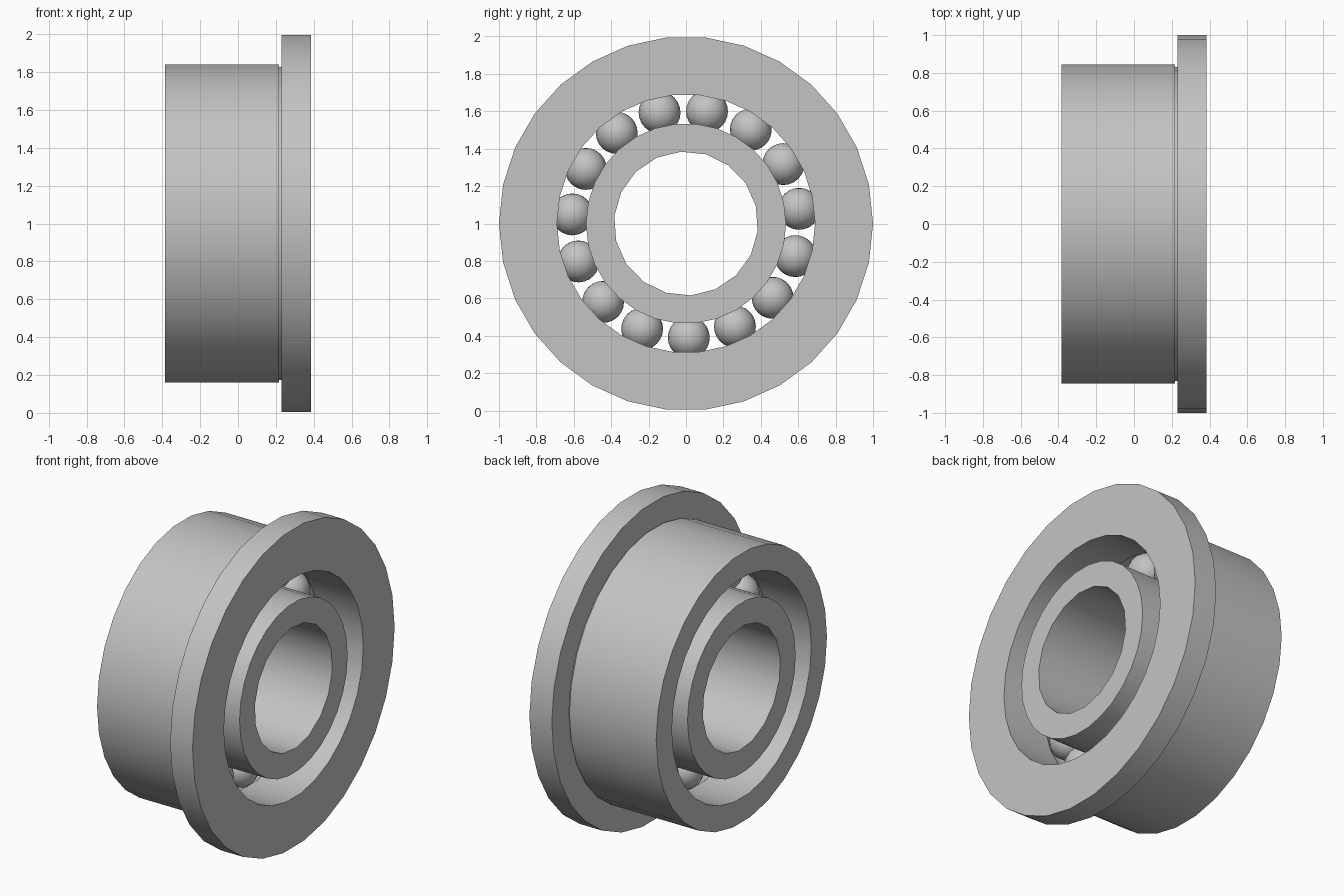
import bpy, bmesh
from math import sin, cos, tau, radians, pi
from mathutils import Matrix

cube = bpy.data.objects.get("Cube")
if cube:
    bpy.data.objects.remove(cube, do_unlink=True)

CENTRE_Z = 1.0
HALF = 0.385          # half width of both rings along x
PITCH = 0.61          # radius of the ball circle
GROOVE = 0.115        # raceway cross-section radius
SIDES = 30
BORE_SIDES = 18

steel = bpy.data.materials.new("grey_steel")
steel.use_nodes = True
grey = (0.55, 0.55, 0.55, 1)
steel.diffuse_color = grey
steel.node_tree.nodes["Principled BSDF"].inputs["Base Color"].default_value = grey


def finish(bm, name):
    """Turn a bmesh into a smooth-shaded steel object."""
    bmesh.ops.recalc_face_normals(bm, faces=bm.faces)
    mesh = bpy.data.meshes.new(name)
    bm.to_mesh(mesh)
    bm.free()
    mesh.materials.append(steel)
    obj = bpy.data.objects.new(name, mesh)
    bpy.context.collection.objects.link(obj)
    bpy.ops.object.select_all(action='DESELECT')
    obj.select_set(True)
    bpy.context.view_layer.objects.active = obj
    bpy.ops.object.shade_smooth_by_angle(angle=radians(30))
    return obj


def circle(bm, x, r, sides, turn):
    return [bm.verts.new((x, r * cos(a), CENTRE_Z + r * sin(a)))
            for a in (turn + tau * i / sides for i in range(sides))]


def join(bm, a, b):
    """Skin two circles, which may have different numbers of sides."""
    n, m = len(a), len(b)
    if n == m:
        for i in range(n):
            bm.faces.new((a[i], a[(i + 1) % n], b[(i + 1) % n], b[i]))
        return
    i = j = 0
    while i < n or j < m:
        if j >= m or (i < n and (i + 1) * m <= (j + 1) * n):
            bm.faces.new((a[i % n], a[(i + 1) % n], b[j % m]))
            i += 1
        else:
            bm.faces.new((a[i % n], b[(j + 1) % m], b[j % m]))
            j += 1


def lathe(name, profile):
    """Revolve a closed (x, radius, sides, turn) profile round the x axis."""
    bm = bmesh.new()
    rings = [circle(bm, *p) for p in profile]
    for k, ring in enumerate(rings):
        join(bm, ring, rings[(k + 1) % len(rings)])
    return finish(bm, name)


def raceway(side, edge, steps=6):
    """Groove arc from -x to +x; side is +1 for the outer ring, -1 for inner."""
    depth = abs(edge - PITCH)
    half = (GROOVE ** 2 - depth ** 2) ** 0.5
    start = pi - math_angle(depth, half)
    sweep = pi - 2 * math_angle(depth, half)
    return [(GROOVE * cos(start - sweep * k / steps),
             PITCH + side * GROOVE * sin(start - sweep * k / steps), SIDES, 0)
            for k in range(steps + 1)]


def math_angle(rise, run):
    from math import atan2
    return atan2(rise, run)


# Outer ring: body, relief groove, flange and inner raceway
outer = [(HALF, 0.69), (HALF, 1.0), (0.23, 1.0), (0.23, 0.83),
         (0.217, 0.83), (0.217, 0.845), (-HALF, 0.845), (-HALF, 0.69)]
lathe("flanged_outer_ring",
      [(x, r, SIDES, 0) for x, r in outer] + raceway(1, 0.69))

# Inner ring: plain bore with a raceway outside
bore_turn = radians(14)
lathe("inner_ring",
      [(HALF, 0.535, SIDES, 0), (HALF, 0.385, BORE_SIDES, bore_turn),
       (-HALF, 0.385, BORE_SIDES, bore_turn), (-HALF, 0.535, SIDES, 0)]
      + raceway(-1, 0.535))

# Ring of balls
BALLS = 15
for k in range(BALLS):
    a = radians(-88.6) + tau * k / BALLS
    bm = bmesh.new()
    bmesh.ops.create_uvsphere(
        bm, u_segments=18, v_segments=12, radius=0.112,
        matrix=Matrix.Translation((0, PITCH * cos(a), CENTRE_Z + PITCH * sin(a))))
    finish(bm, f"ball_{k + 1}")
